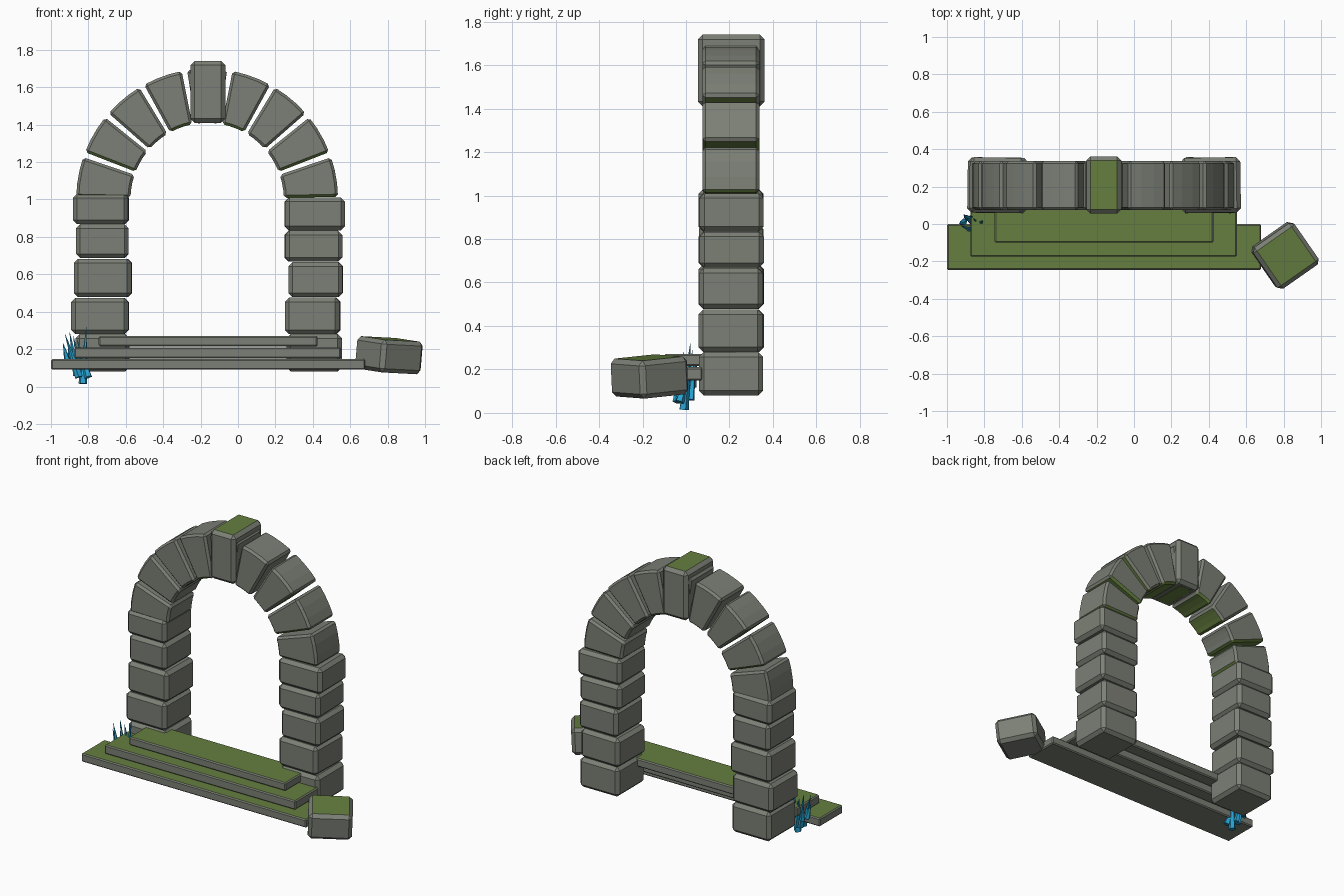
import bpy, bmesh, math, random
from mathutils import Matrix, Vector, Euler

if "Cube" in bpy.data.objects:
    bpy.data.objects.remove(bpy.data.objects["Cube"])

random.seed(4)


def material(name, rgb):
    m = bpy.data.materials.new(name)
    m.diffuse_color = (*rgb, 1)
    m.use_nodes = True
    m.node_tree.nodes["Principled BSDF"].inputs["Base Color"].default_value = m.diffuse_color
    return m


STONE = material("stone_grey", (0.20, 0.215, 0.18))
MOSS = material("moss_green", (0.13, 0.21, 0.05))
BLUE = material("grass_blue", (0.02, 0.37, 0.65))


def finish(name, bm, mats, bevel=0, mossy=None):
    """Chamfer the sharp edges, paint moss by face direction, make the object."""
    bmesh.ops.recalc_face_normals(bm, faces=bm.faces)
    if bevel:
        sharp = [e for e in bm.edges if e.calc_face_angle(0) > 0.5]
        bmesh.ops.bevel(bm, geom=sharp, offset=bevel, segments=1,
                        affect='EDGES', profile=0.5, clamp_overlap=True)
    bm.normal_update()
    if mossy:
        for f in bm.faces:
            f.material_index = 1 if mossy(f.normal) else 0
    me = bpy.data.meshes.new(name)
    bm.to_mesh(me)
    bm.free()
    for m in mats:
        me.materials.append(m)
    ob = bpy.data.objects.new(name, me)
    bpy.context.collection.objects.link(ob)
    return ob


def block(name, lo, hi, bevel, moss_top=False, rot=(0, 0, 0)):
    """Chamfered box between two corners, turned about its middle."""
    lo, hi = Vector(lo), Vector(hi)
    size, mid = hi - lo, (lo + hi) / 2
    bm = bmesh.new()
    mat = (Matrix.Translation(mid)
           @ Euler([math.radians(a) for a in rot]).to_matrix().to_4x4()
           @ Matrix.Diagonal((*size, 1)))
    bmesh.ops.create_cube(bm, size=1, matrix=mat)
    return finish(name, bm, [STONE, MOSS], bevel,
                  (lambda n: n.z > 0.9) if moss_top else None)


# Pillars: x range and z range of every block
pillars = {
    "left": [(-0.87, -0.58, 0.08, 0.28), (-0.89, -0.585, 0.28, 0.473),
             (-0.875, -0.568, 0.478, 0.683), (-0.865, -0.585, 0.687, 0.868),
             (-0.88, -0.585, 0.868, 1.03)],
    "right": [(0.26, 0.555, 0.08, 0.28), (0.253, 0.545, 0.28, 0.475),
              (0.27, 0.56, 0.478, 0.665), (0.25, 0.555, 0.668, 0.833),
              (0.25, 0.57, 0.835, 1.01)],
}
for side, rows in pillars.items():
    for i, (x0, x1, z0, z1) in enumerate(rows):
        turn = random.uniform(-1.5, 1.5) if i else 0
        block(f"{side}_pillar_block_{i + 1}", (x0, 0.06, z0), (x1, 0.355, z1),
              0.022, rot=(0, 0, turn))

# Arch stones: nine wedges round a half circle
CX, CZ, R_IN, R_OUT = -0.165, 1.0, 0.41, 0.70
for i in range(9):
    bm = bmesh.new()
    angles = [math.radians(20 * i + 1.2 + 17.6 * k / 3) for k in range(4)]
    ring = [(R_IN, a) for a in angles] + [(R_OUT, a) for a in reversed(angles)]
    verts = [bm.verts.new((CX + r * math.cos(a), 0.075, CZ + r * math.sin(a)))
             for r, a in ring]
    face = bm.faces.new(verts)
    out = bmesh.ops.extrude_face_region(bm, geom=[face])
    bmesh.ops.translate(bm, vec=(0, 0.262, 0),
                        verts=[v for v in out["geom"] if isinstance(v, bmesh.types.BMVert)])
    finish(f"arch_stone_{i + 1}", bm, [STONE, MOSS], 0.014, lambda n: n.z < -0.62)

# Keystone
block("keystone", (-0.255, 0.055, 1.41), (-0.068, 0.362, 1.74), 0.022, True)

# Steps
block("bottom_step", (-1.0, -0.245, 0.09), (0.68, 0.0, 0.146), 0.007, True)
block("middle_step", (-0.875, -0.175, 0.15), (0.55, 0.075, 0.21), 0.007, True)
block("top_step", (-0.745, -0.1, 0.215), (0.425, 0.145, 0.27), 0.007, True)

# Fallen block
block("fallen_block", (0.672, -0.303, 0.08), (0.942, -0.033, 0.255), 0.022, True,
      (5, 2.5, 35))

# Grass tuft: thin five-sided cones, base point to tip
blades = [
    ((-0.83, -0.01, 0.015), (-0.81, 0.02, 0.32), 0.024),
    ((-0.85, -0.04, 0.05), (-0.925, -0.01, 0.28), 0.022),
    ((-0.80, -0.03, 0.05), (-0.86, 0.03, 0.25), 0.022),
    ((-0.86, 0.01, 0.06), (-0.90, 0.03, 0.29), 0.022),
    ((-0.84, 0.02, 0.06), (-0.88, 0.045, 0.27), 0.020),
    ((-0.91, 0.01, 0.13), (-0.935, 0.0, 0.23), 0.020),
    ((-0.89, 0.03, 0.12), (-0.91, 0.05, 0.25), 0.018),
]
for i, (base, tip, r) in enumerate(blades):
    base, tip = Vector(base), Vector(tip)
    d = tip - base
    mat = Matrix.Translation((base + tip) / 2) @ d.to_track_quat('Z', 'Y').to_matrix().to_4x4()
    bm = bmesh.new()
    bmesh.ops.create_cone(bm, cap_ends=True, segments=5, radius1=r, radius2=0.001,
                          depth=d.length, matrix=mat)
    finish(f"grass_blade_{i + 1}", bm, [BLUE])
